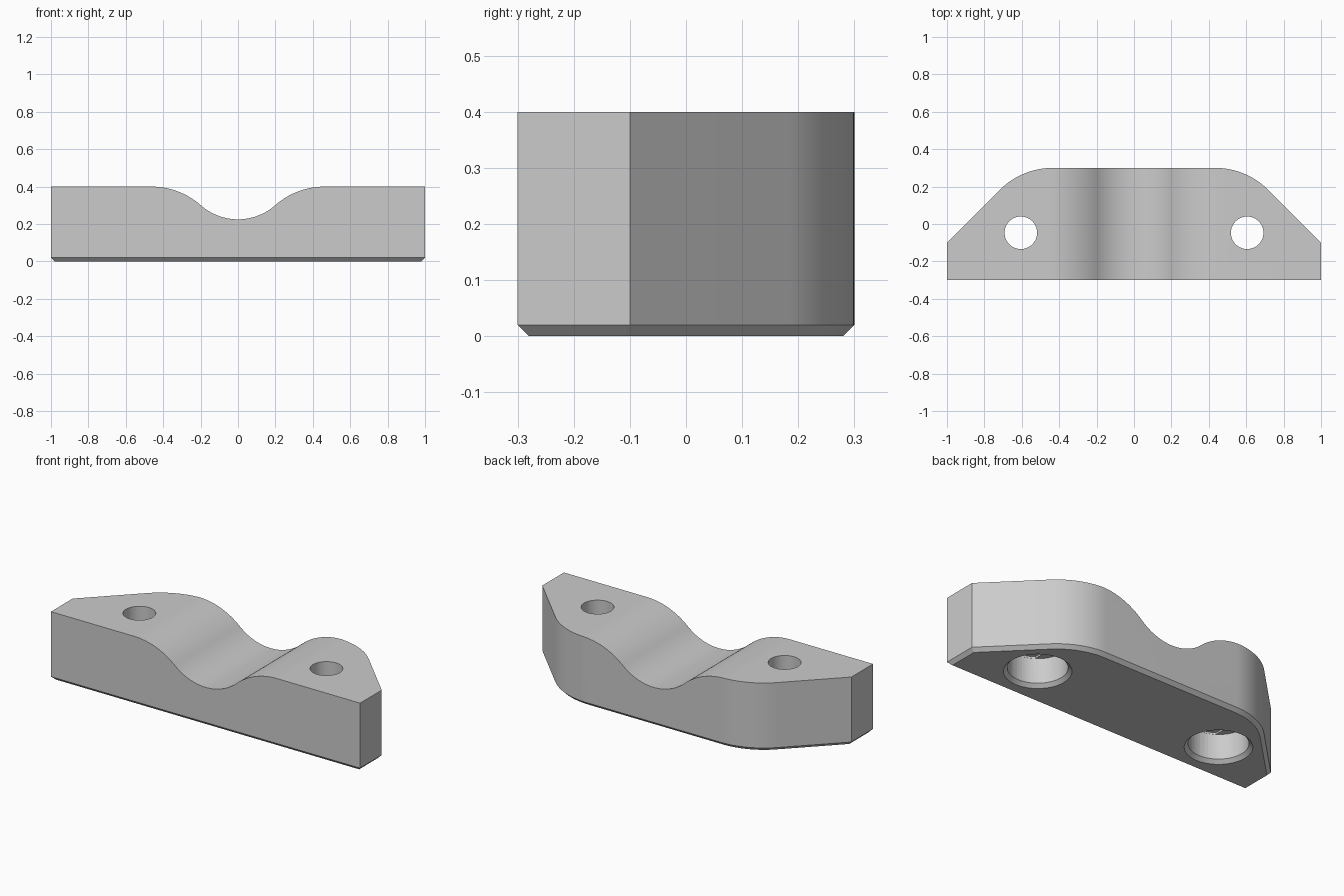
import bpy
import bmesh
from math import sin, cos, tan, pi, radians, acos

if "Cube" in bpy.data.objects:
    bpy.data.objects.remove(bpy.data.objects["Cube"], do_unlink=True)

GREY = (0.6, 0.6, 0.6, 1.0)
grey = bpy.data.materials.new("light grey")
grey.use_nodes = True
grey.diffuse_color = GREY
grey.node_tree.nodes["Principled BSDF"].inputs["Base Color"].default_value = GREY


def prism(name, base, top, chamfer=0.0):
    """Join two matching rings of 3D points into a closed solid."""
    bm = bmesh.new()
    lower = [bm.verts.new(p) for p in base]
    upper = [bm.verts.new(p) for p in top]
    n = len(lower)
    bottom = bm.faces.new(lower)
    bm.faces.new(upper)
    for i in range(n):
        j = (i + 1) % n
        bm.faces.new((lower[i], lower[j], upper[j], upper[i]))
    bmesh.ops.recalc_face_normals(bm, faces=bm.faces)
    if chamfer:
        bmesh.ops.bevel(bm, geom=list(bottom.edges), offset=chamfer,
                        segments=1, affect='EDGES')
    mesh = bpy.data.meshes.new(name)
    bm.to_mesh(mesh)
    bm.free()
    mesh.materials.append(grey)
    obj = bpy.data.objects.new(name, mesh)
    bpy.context.collection.objects.link(obj)
    return obj


def upright(name, ring, z0, z1, chamfer=0.0):
    return prism(name, [(x, y, z0) for x, y in ring],
                 [(x, y, z1) for x, y in ring], chamfer)


def circle(cx, cy, r, n=64):
    return [(cx + r * cos(2 * pi * (i + 0.5) / n), cy + r * sin(2 * pi * (i + 0.5) / n))
            for i in range(n)]


def cut(body, cutter):
    """Subtract the cutter from the body, then discard it."""
    cutter.hide_render = True
    mod = body.modifiers.new("cut", 'BOOLEAN')
    mod.operation = 'DIFFERENCE'
    mod.solver = 'EXACT'
    mod.object = cutter
    bpy.context.view_layer.objects.active = body
    bpy.ops.object.modifier_apply(modifier=mod.name)
    bpy.data.objects.remove(cutter, do_unlink=True)


# Clamp body: straight front, slanted ends, rounded back corners
HEIGHT, BACK, FILLET, STEPS = 0.4, 0.3, 0.4, 16
start = 0.6 - FILLET * tan(pi / 8)
right_half = [(1, -BACK), (1, -0.1)]
for i in range(STEPS, -1, -1):
    a = radians(45) * i / STEPS
    right_half.append((start + FILLET * sin(a), BACK - FILLET * (1 - cos(a))))
outline = right_half + [(-x, y) for x, y in reversed(right_half)]
body = upright("clamp_body", outline, 0, HEIGHT, chamfer=0.02)

# Saddle channel: concave arc blending into convex shoulders
R_IN, R_OUT, DEPTH = 0.3, 0.4, 0.175
angle = acos(1 - DEPTH / (R_IN + R_OUT))
end = (R_IN + R_OUT) * sin(angle)
half = []
for i in range(1, STEPS + 1):
    a = angle * i / STEPS
    half.append((R_IN * sin(a), HEIGHT - DEPTH + R_IN * (1 - cos(a))))
for i in range(STEPS - 1, -1, -1):
    a = angle * i / STEPS
    half.append((end - R_OUT * sin(a), HEIGHT - R_OUT * (1 - cos(a))))
half.append((end, HEIGHT + 0.2))
profile = [(-x, z) for x, z in reversed(half)] + [(0, HEIGHT - DEPTH)] + half
cut(body, prism("channel_cutter", [(x, -0.5, z) for x, z in profile],
                [(x, 0.5, z) for x, z in profile]))

# Screw holes with chamfered counterbores and stepped bridging recesses
HOLE_X, HOLE_Y, HOLE_R, BORE_R, BORE_TOP = 0.605, -0.047, 0.087, 0.156, 0.165
for side in (-1, 1):
    cx = side * HOLE_X
    cut(body, upright("bore_cutter", circle(cx, HOLE_Y, BORE_R), -0.1, BORE_TOP))
    wide = circle(cx, HOLE_Y, BORE_R + 0.04)
    narrow = circle(cx, HOLE_Y, BORE_R - 0.02)
    cut(body, prism("chamfer_cutter", [(x, y, -0.02) for x, y in wide],
                    [(x, y, 0.04) for x, y in narrow]))
    w = HOLE_R + 0.002
    slot = [(min(max(x, cx - w), cx + w), y)
            for x, y in circle(cx, HOLE_Y, BORE_R - 0.001)]
    cut(body, upright("slot_cutter", slot, 0.1, BORE_TOP + 0.01))
    w = HOLE_R + 0.001
    square = [(cx + i * w, HOLE_Y + j * w) for i, j in ((-1, -1), (1, -1), (1, 1), (-1, 1))]
    cut(body, upright("square_cutter", square, 0.1, BORE_TOP + 0.02))
    cut(body, upright("hole_cutter", circle(cx, HOLE_Y, HOLE_R), 0.1, 0.6))

# Smooth curved walls, crisp edges elsewhere
bpy.ops.object.select_all(action='DESELECT')
body.select_set(True)
bpy.context.view_layer.objects.active = body
bpy.ops.object.shade_smooth_by_angle(angle=radians(30))
